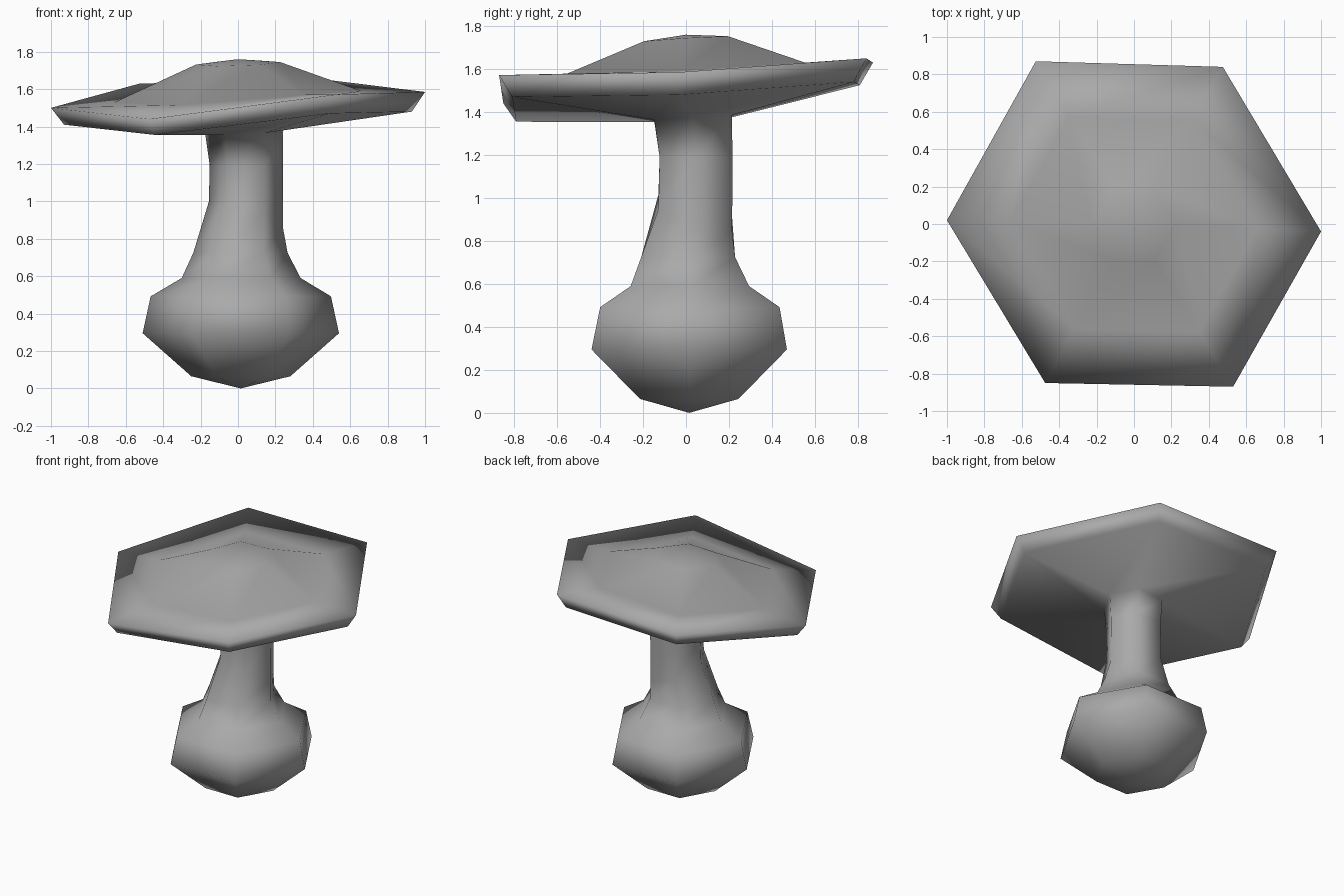
import bpy
import bmesh
from math import cos, sin, pi

cube = bpy.data.objects.get("Cube")
if cube:
    bpy.data.objects.remove(cube, do_unlink=True)

SIDES = 6


def hexagon(cx, cy, radius, z, tilt_x=0.0, tilt_y=0.0):
    """Six points around the stem axis, optionally leaning."""
    points = []
    for i in range(SIDES):
        dx, dy = radius * cos(i * pi / 3), radius * sin(i * pi / 3)
        points.append((cx + dx, cy + dy, z + tilt_x * dx + tilt_y * dy))
    return points


def cap_ring(scale, heights):
    """The cap outline, scaled, with its own corner heights."""
    return [(x * scale, y * scale, z) for (x, y), z in zip(OUTLINE, heights)]


# Uneven outline of the cap
OUTLINE = [(1, -.04), (.475, .84), (-.525, .87), (-1, .02), (-.475, -.85), (.53, -.87)]

rings = [
    # Bulb
    hexagon(.015, .015, .265, .065),
    hexagon(.015, .015, .525, .295),
    hexagon(.015, .018, .482, .492),
    hexagon(.017, .018, .318, .59),
    # Stem
    hexagon(.013, .01, .252, .725),
    hexagon(.042, .043, .198, .93, -.34, -.3),
    hexagon(.045, .047, .196, 1.19),
    hexagon(.033, .033, .208, 1.37, .05, .06),
    # Cap, from the underside over the rim to the crown
    cap_ring(.93, [1.48, 1.54, 1.525, 1.41, 1.355, 1.47]),
    cap_ring(1.0, [1.585, 1.65, 1.63, 1.50, 1.44, 1.572]),
    cap_ring(.66, [1.59, 1.63, 1.61, 1.53, 1.515, 1.57]),
    hexagon(0, 0, .225, 1.738, .03, .06),
]

# Skin the rings and close both ends with a fan
bm = bmesh.new()
loops = [[bm.verts.new(p) for p in ring] for ring in rings]
for low, high in zip(loops, loops[1:]):
    for i in range(SIDES):
        j = (i + 1) % SIDES
        bm.faces.new((low[i], low[j], high[j], high[i]))
foot = bm.verts.new((.015, .015, 0))
crown = bm.verts.new((0, 0, 1.76))
for i in range(SIDES):
    j = (i + 1) % SIDES
    bm.faces.new((foot, loops[0][j], loops[0][i]))
    bm.faces.new((crown, loops[-1][i], loops[-1][j]))
bmesh.ops.recalc_face_normals(bm, faces=bm.faces)
for face in bm.faces:
    face.smooth = True

mesh = bpy.data.meshes.new("mushroom")
bm.to_mesh(mesh)
bm.free()

# Plain grey
grey = bpy.data.materials.new("grey")
grey.use_nodes = True
colour = (.4, .4, .4, 1)
grey.diffuse_color = colour
grey.node_tree.nodes["Principled BSDF"].inputs["Base Color"].default_value = colour
mesh.materials.append(grey)

mushroom = bpy.data.objects.new("mushroom", mesh)
bpy.context.collection.objects.link(mushroom)
